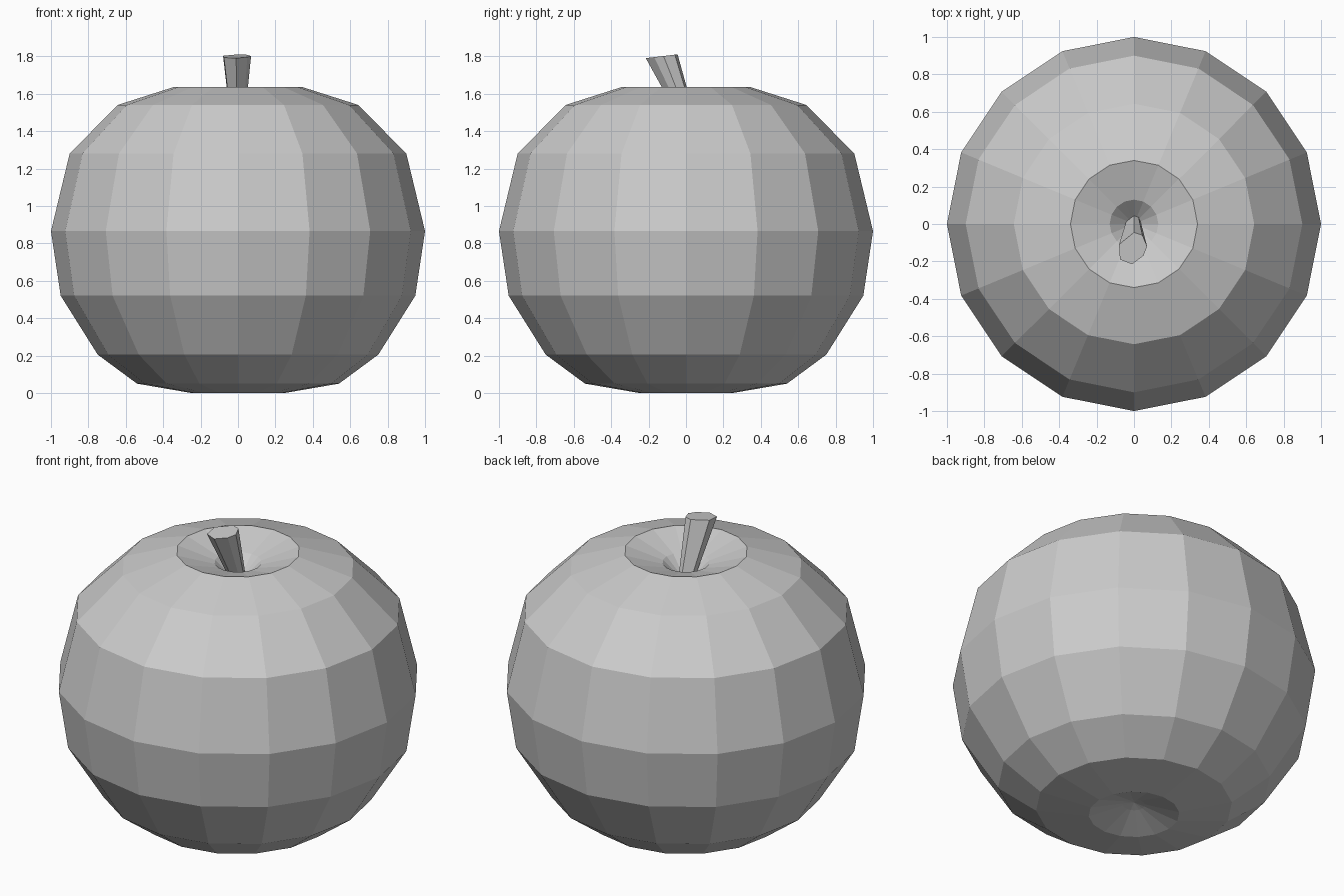
import bpy, bmesh
from math import cos, sin, pi

if "Cube" in bpy.data.objects:
    bpy.data.objects.remove(bpy.data.objects["Cube"])


def loft(name, rings, bottom=None, top=None):
    """Skin equal-sized rings bottom to top; close ends with a point or a flat cap."""
    bm = bmesh.new()
    loops = [[bm.verts.new(p) for p in ring] for ring in rings]
    n = len(loops[0])
    for a, b in zip(loops, loops[1:]):
        for i in range(n):
            j = (i + 1) % n
            bm.faces.new((a[i], a[j], b[j], b[i]))
    for loop, tip in ((loops[0], bottom), (loops[-1], top)):
        if tip is None:
            bm.faces.new(loop)
        else:
            v = bm.verts.new(tip)
            for i in range(n):
                bm.faces.new((loop[i], loop[(i + 1) % n], v))
    bmesh.ops.recalc_face_normals(bm, faces=bm.faces)
    mesh = bpy.data.meshes.new(name)
    bm.to_mesh(mesh)
    bm.free()
    obj = bpy.data.objects.new(name, mesh)
    bpy.context.collection.objects.link(obj)
    return obj


# Fruit body: 16-sided turned profile (radius, height) with dimples at both ends
profile = [(0.06, 0.06), (0.25, 0.0), (0.54, 0.05), (0.75, 0.205), (0.948, 0.52),
           (1.0, 0.865), (0.90, 1.28), (0.643, 1.54), (0.34, 1.637), (0.13, 1.57)]
SIDES = 16
body_rings = [[(r * cos(2 * pi * i / SIDES), r * sin(2 * pi * i / SIDES), z)
               for i in range(SIDES)] for r, z in profile]
loft("fruit_body", body_rings, bottom=(0, 0, 0.075), top=(0, 0, 1.45))

# Stem: flared, leaning forward, with an uneven cut top
cut = [(-0.08, -0.11), (-0.075, -0.19), (-0.01, -0.215), (0.05, -0.17),
       (0.07, -0.12), (0.045, -0.06), (0.0, -0.045)]
top_ring = [(x, y, 1.81 + 0.12 * (y + 0.05)) for x, y in cut]
base_ring = [(x * 0.5, (y + 0.13) * 0.5 + 0.01, 1.46) for x, y in cut]
loft("stem", [base_ring, top_ring])
